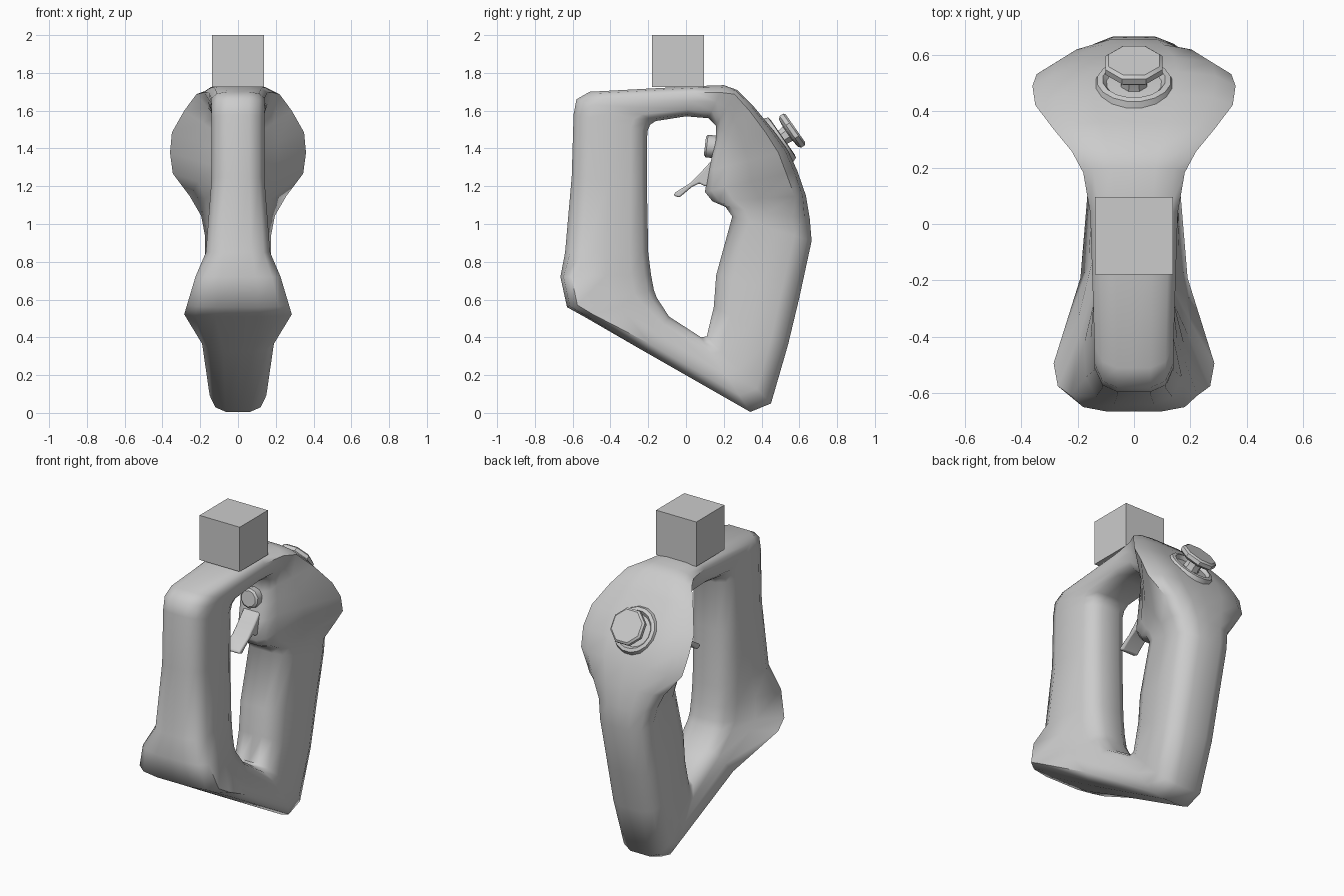
import bpy, bmesh, math
from mathutils import Vector, Matrix

if "Cube" in bpy.data.objects:
    bpy.data.objects.remove(bpy.data.objects["Cube"])


def finish(name, bm, angle=50, bevel=0):
    bmesh.ops.recalc_face_normals(bm, faces=bm.faces)
    me = bpy.data.meshes.new(name)
    bm.to_mesh(me)
    bm.free()
    ob = bpy.data.objects.new(name, me)
    bpy.context.collection.objects.link(ob)
    if bevel:
        mod = ob.modifiers.new("bevel", 'BEVEL')
        mod.width, mod.segments = bevel, 2
    bpy.ops.object.select_all(action='DESELECT')
    ob.select_set(True)
    bpy.context.view_layer.objects.active = ob
    if angle:
        bpy.ops.object.shade_smooth_by_angle(angle=math.radians(angle))
    return ob


def skin(bm, rings, loop=False):
    n = len(rings[0])
    for k in range(len(rings) if loop else len(rings) - 1):
        a, b = rings[k], rings[(k + 1) % len(rings)]
        for i in range(n):
            j = (i + 1) % n
            bm.faces.new((a[i], a[j], b[j], b[i]))


# Looped body path: outer y, z, inner y, z, half width
stations = [
    (-.64, .85, -.20, .85, .17), (-.605, 1.25, -.207, 1.2, .14),
    (-.595, 1.58, -.205, 1.49, .14), (-.58, 1.66, -.19, 1.525, .14),
    (-.51, 1.70, -.16, 1.545, .14), (.05, 1.73, 0, 1.57, .155),
    (.20, 1.735, .12, 1.56, .18), (.27, 1.71, .16, 1.52, .22),
    (.36, 1.62, .16, 1.45, .285), (.46, 1.5, .14, 1.37, .35),
    (.54, 1.39, .12, 1.28, .36), (.59, 1.28, .10, 1.17, .345),
    (.635, 1.15, .14, 1.12, .255), (.655, 1.03, .21, 1.09, .195),
    (.665, .91, .245, 1.04, .175), (.60, .61, .16, .73, .17),
    (.54, .36, .147, .56, .17), (.45, .05, .11, .405, .155),
    (.34, .005, .08, .40, .15), (-.22, .325, -.09, .51, .19),
    (-.54, .51, -.155, .61, .285), (-.63, .56, -.17, .65, .27),
    (-.665, .72, -.185, .73, .225),
]


def cross_section(w, head):
    """Rounded section: depth 0 (outer) to 1 (inner), flatter where it is wide."""
    wi = .12 if head else min(w, .145)
    e = .12 if w > .2 else .22
    half = [(0, 0), (0, .42 * w), (.28 * e, .8 * w), (e, w), (.5, .4 * w + .6 * wi),
            (.78, wi), (.93, .8 * wi), (1, .42 * wi), (1, 0)]
    return half + [(t, -x) for t, x in half[-2:0:-1]]


bm = bmesh.new()
rings = []
for oy, oz, iy, iz, w in stations:
    rings.append([bm.verts.new((x, oy + (iy - oy) * t, oz + (iz - oz) * t))
                  for t, x in cross_section(w, w > .2 and oz > 1.1)])
skin(bm, rings, loop=True)
finish("grip_body", bm, 60)


def lathe(name, profile, sides, origin, axis, angle):
    """Revolve (radius, height) points around an axis, capping both ends."""
    bm = bmesh.new()
    rings = [[bm.verts.new((r * math.cos((i + .5) * math.tau / sides),
                            r * math.sin((i + .5) * math.tau / sides), h))
              for i in range(sides)] for r, h in profile]
    skin(bm, rings)
    bm.faces.new(rings[0])
    bm.faces.new(rings[-1])
    rot = Vector(axis).to_track_quat('Z', 'Y').to_matrix().to_4x4()
    bmesh.ops.transform(bm, matrix=Matrix.Translation(origin) @ rot, verts=bm.verts)
    return finish(name, bm, angle)


# Thumb stick on the back plate, with its socket rim
back = (0, .82, .57)
stick_at = (0, .563, 1.495)
lathe("stick_socket", [(.15, -.11), (.132, -.066), (.112, -.062), (.095, -.085)],
      16, stick_at, back, 50)
lathe("thumb_stick", [(.06, -.12), (.045, -.06), (.05, -.03), (.095, -.025),
                      (.11, -.012), (.11, .01), (.098, .02)], 8, stick_at, back, 40)

# Small button above the trigger
lathe("front_button", [(.06, -.05), (.06, .025), (.048, .035)],
      10, (0, .135, 1.41), (0, -1, .12), 40)

# Trigger lever: side profile extruded across x
profile = [(.20, 1.37), (.13, 1.33), (.08, 1.275), (.02, 1.215), (-.06, 1.165),
           (-.065, 1.15), (-.035, 1.14), (.03, 1.195), (.07, 1.215), (.10, 1.2), (.2, 1.2)]
bm = bmesh.new()
sides = [[bm.verts.new((x, y, z)) for y, z in profile] for x in (-.055, .055)]
skin(bm, sides)
for s in sides:
    bm.faces.new(s)
finish("trigger", bm, 40, .01)

# Cube block on the top bar
bm = bmesh.new()
bmesh.ops.create_cube(bm, size=.275)
bmesh.ops.translate(bm, vec=(0, -.042, 1.8625), verts=bm.verts)
finish("top_block", bm, 0)
